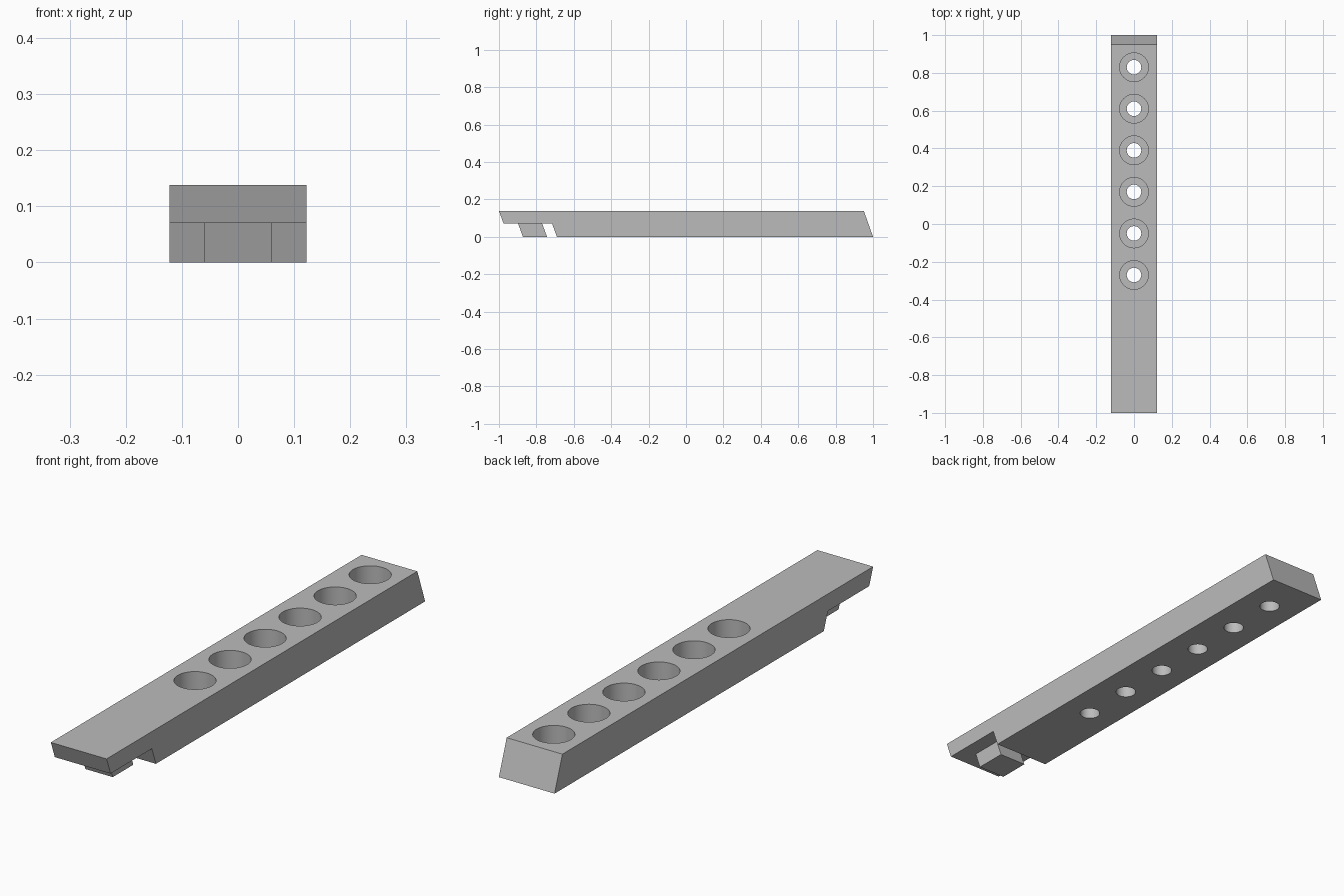
import bpy
import bmesh
import math

cube = bpy.data.objects.get("Cube")
if cube:
    bpy.data.objects.remove(cube, do_unlink=True)

HALF_WIDTH = 0.1225
HEIGHT = 0.138
STEP = 0.07          # underside of the thin front lip
BORE_FLOOR = 0.06    # shoulder inside each stepped hole

grey = bpy.data.materials.new("plain grey")
grey.use_nodes = True
colour = (0.5, 0.5, 0.5, 1)
grey.diffuse_color = colour
grey.node_tree.nodes["Principled BSDF"].inputs["Base Color"].default_value = colour


def finish(name, bm):
    bmesh.ops.recalc_face_normals(bm, faces=bm.faces)
    mesh = bpy.data.meshes.new(name)
    bm.to_mesh(mesh)
    bm.free()
    mesh.materials.append(grey)
    obj = bpy.data.objects.new(name, mesh)
    bpy.context.collection.objects.link(obj)
    return obj


def extrude_profile(name, points, half_width):
    """Extrude a (y, z) side profile across x."""
    bm = bmesh.new()
    face = bm.faces.new([bm.verts.new((-half_width, y, z)) for y, z in points])
    moved = bmesh.ops.extrude_face_region(bm, geom=[face])["geom"]
    verts = [v for v in moved if isinstance(v, bmesh.types.BMVert)]
    bmesh.ops.translate(bm, verts=verts, vec=(2 * half_width, 0, 0))
    return finish(name, bm)


def lathe_plug(name, y, profile, sides=64):
    """Closed stepped cylinder from (radius, z) points."""
    bm = bmesh.new()
    rings = [[bm.verts.new((r * math.cos(2 * math.pi * i / sides),
                            y + r * math.sin(2 * math.pi * i / sides), z))
              for i in range(sides)] for r, z in profile]
    for low, high in zip(rings, rings[1:]):
        for i in range(sides):
            j = (i + 1) % sides
            bm.faces.new((low[i], low[j], high[j], high[i]))
    bm.faces.new(rings[0])
    bm.faces.new(rings[-1])
    return finish(name, bm)


def combine(target, other, operation):
    mod = target.modifiers.new(operation.title(), "BOOLEAN")
    mod.operation = operation
    mod.solver = "EXACT"
    mod.object = other
    bpy.context.view_layer.objects.active = target
    bpy.ops.object.modifier_apply(modifier=mod.name)
    bpy.data.objects.remove(other, do_unlink=True)


# Long bar with slanted ends and a thin front lip
bar = extrude_profile("bar", [
    (-1, HEIGHT), (-0.975, STEP), (-0.716, STEP),
    (-0.69, 0), (1, 0), (0.951, HEIGHT)], HALF_WIDTH)

# Slanted catch under the lip, rooted slightly inside it
catch = extrude_profile("catch", [
    (-0.872, 0), (-0.743, 0), (-0.776, 0.09), (-0.905, 0.09)], 0.06)
combine(bar, catch, "UNION")

# Row of stepped holes
for n in range(6):
    plug = lathe_plug("hole_cutter", 0.83 - 0.22 * n, [
        (0.0385, -0.05), (0.0385, BORE_FLOOR), (0.076, BORE_FLOOR), (0.076, 0.2)])
    combine(bar, plug, "DIFFERENCE")

# Smooth hole walls, crisp edges
bpy.ops.object.select_all(action="DESELECT")
bar.select_set(True)
bpy.context.view_layer.objects.active = bar
bpy.ops.object.shade_smooth_by_angle(angle=math.radians(30))
